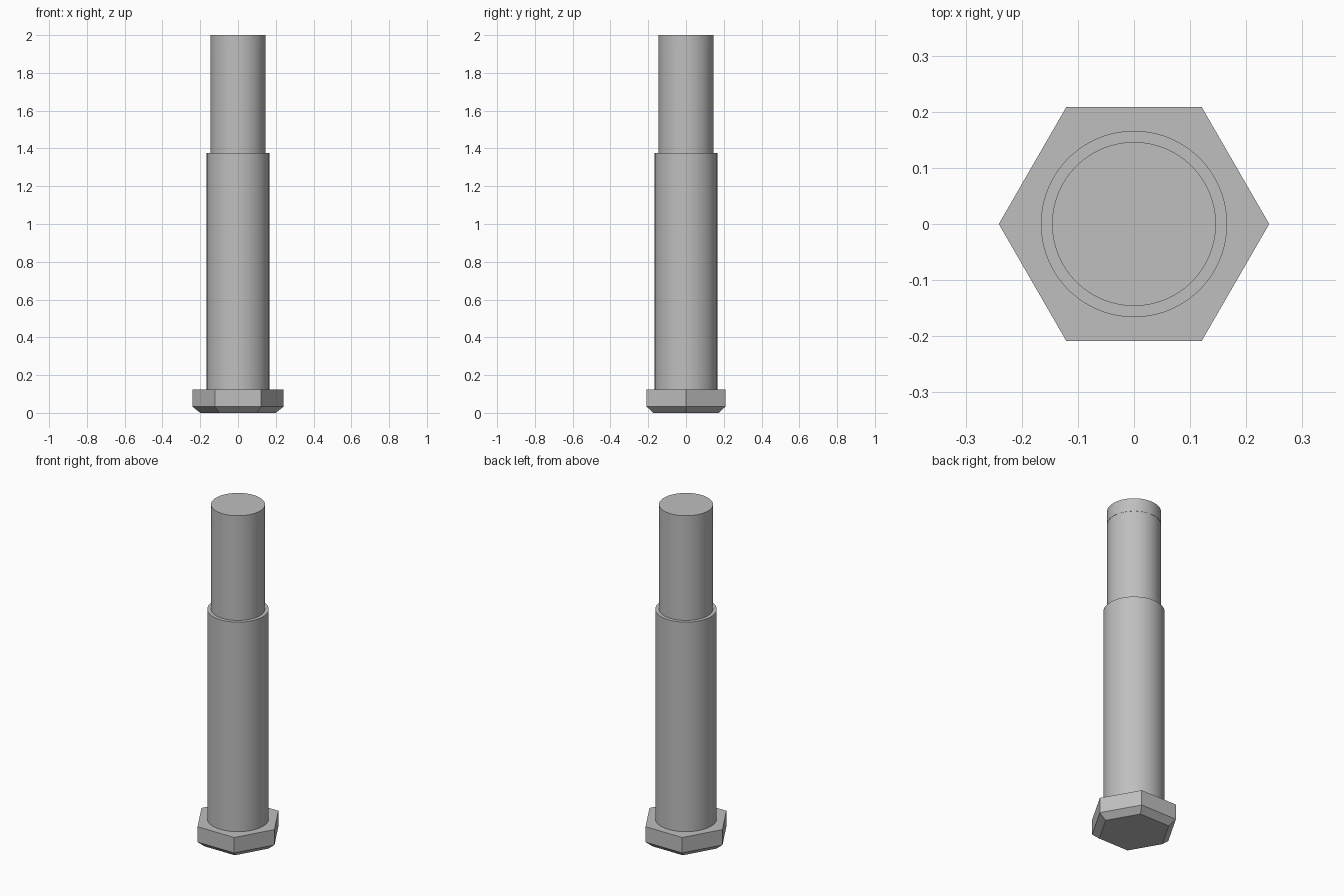
import bpy, bmesh, math

cube = bpy.data.objects.get("Cube")
if cube:
    bpy.data.objects.remove(cube, do_unlink=True)

steel = bpy.data.materials.new("steel_grey")
steel.use_nodes = True
grey = (0.52, 0.52, 0.52, 1.0)
steel.diffuse_color = grey
steel.node_tree.nodes["Principled BSDF"].inputs["Base Color"].default_value = grey


def lathe(name, profile, sides):
    """Closed solid from rings of (radius, height), bottom to top."""
    bm = bmesh.new()
    rings = [[bm.verts.new((r * math.cos(math.tau * i / sides),
                            r * math.sin(math.tau * i / sides), z))
              for i in range(sides)] for r, z in profile]
    for low, high in zip(rings, rings[1:]):
        for i in range(sides):
            j = (i + 1) % sides
            bm.faces.new((low[i], low[j], high[j], high[i]))
    bm.faces.new(rings[0][::-1])
    bm.faces.new(rings[-1])
    mesh = bpy.data.meshes.new(name)
    bm.to_mesh(mesh)
    bm.free()
    mesh.materials.append(steel)
    obj = bpy.data.objects.new(name, mesh)
    bpy.context.collection.objects.link(obj)
    return obj


# Hexagonal head, chamfered underneath
lathe("hex_head", [(0.20, 0), (0.241, 0.033), (0.241, 0.125)], 6)

# Shank, narrower end and tip band
round_parts = [
    lathe("shank", [(0.166, 0.125), (0.166, 1.375)], 96),
    lathe("narrow_end", [(0.145, 1.375), (0.145, 1.92)], 96),
    lathe("tip_band", [(0.146, 1.92), (0.146, 2.0)], 96),
]

# Smooth the round walls, keep the rims sharp
bpy.ops.object.select_all(action="DESELECT")
for obj in round_parts:
    obj.select_set(True)
bpy.context.view_layer.objects.active = round_parts[0]
bpy.ops.object.shade_smooth_by_angle(angle=math.radians(30))
